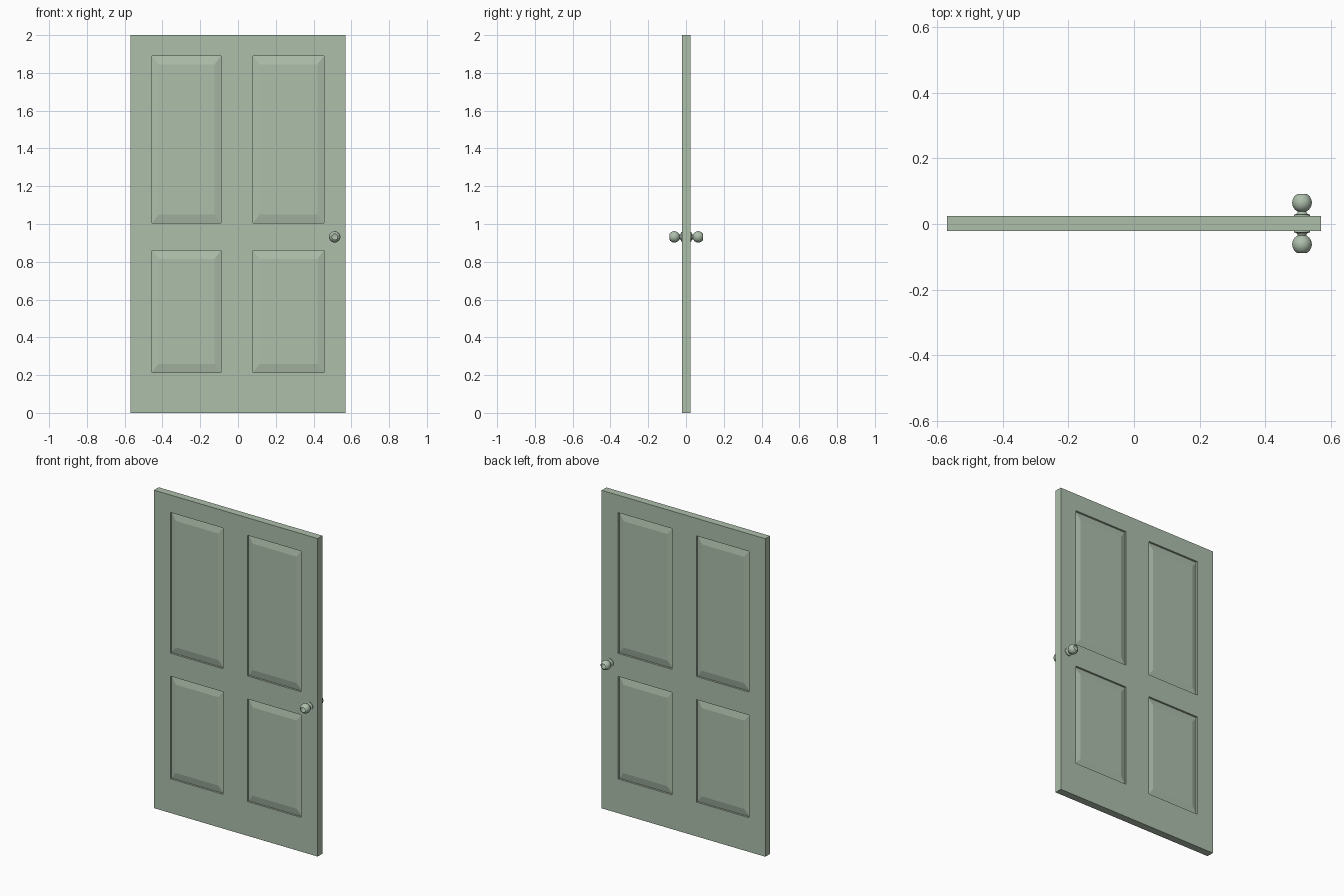
import bpy, bmesh, math

cube = bpy.data.objects.get("Cube")
if cube:
    bpy.data.objects.remove(cube)

paint = bpy.data.materials.new("sage_green")
paint.use_nodes = True
SAGE = (0.42, 0.52, 0.41, 1)
paint.diffuse_color = SAGE
paint.node_tree.nodes["Principled BSDF"].inputs["Base Color"].default_value = SAGE

MID_Y = 0.0015                                 # middle of the slab
HALF = 0.0235                                  # half its thickness
COLS = [-0.57, -0.455, -0.09, 0.08, 0.455, 0.57]
ROWS = [0, 0.215, 0.86, 1.005, 1.89, 2]
RECESS, FIELD = 0.012, 0.003                   # groove depth, raised field depth
SLOPE_X, SLOPE_Z = 0.035, 0.045


def finish(name, bm):
    mesh = bpy.data.meshes.new(name)
    bm.to_mesh(mesh)
    bm.free()
    mesh.materials.append(paint)
    obj = bpy.data.objects.new(name, mesh)
    bpy.context.collection.objects.link(obj)
    return obj


def ring(bm, x0, x1, z0, z1, y, dx=0, dz=0):
    corners = [(x0 + dx, z0 + dz), (x1 - dx, z0 + dz),
               (x1 - dx, z1 - dz), (x0 + dx, z1 - dz)]
    return [bm.verts.new((x, y, z)) for x, z in corners]


# Door slab: both faces as a grid of stiles and rails with raised panels
bm = bmesh.new()
for side in (-1, 1):
    for i in range(len(COLS) - 1):
        for j in range(len(ROWS) - 1):
            cell = (COLS[i], COLS[i + 1], ROWS[j], ROWS[j + 1])
            outer = ring(bm, *cell, MID_Y + side * HALF)
            if i % 2 and j % 2:
                groove = ring(bm, *cell, MID_Y + side * (HALF - RECESS))
                field = ring(bm, *cell, MID_Y + side * (HALF - FIELD), SLOPE_X, SLOPE_Z)
                for a, b in ((outer, groove), (groove, field)):
                    for k in range(4):
                        n = (k + 1) % 4
                        bm.faces.new((a[k], a[n], b[n], b[k]))
                bm.faces.new(field)
            else:
                bm.faces.new(outer)
bmesh.ops.remove_doubles(bm, verts=bm.verts, dist=0.0001)
# Outer edges of the slab
bmesh.ops.bridge_loops(bm, edges=[e for e in bm.edges if e.is_boundary])
bmesh.ops.recalc_face_normals(bm, faces=bm.faces)
finish("door_slab", bm)


# Knobs: rosette, flared neck and ball turned around the y axis
def knob(name, side, segments=32):
    profile = [(0, 0), (0.025, 0), (0.025, 0.004), (0.018, 0.005),
               (0.014, 0.009), (0.013, 0.013)]
    for k in range(13):
        angle = math.radians(150 - 150 * k / 12)
        profile.append((0.03 * math.sin(angle), 0.04 - 0.03 * math.cos(angle - math.pi) * -1))
    # order the ball from the neck outwards
    profile = profile[:6] + sorted(profile[6:], key=lambda p: p[1])
    bm = bmesh.new()
    points = [bm.verts.new((r, side * h, 0)) for r, h in profile]
    edges = [bm.edges.new(pair) for pair in zip(points, points[1:])]
    bmesh.ops.spin(bm, geom=points + edges, cent=(0, 0, 0), axis=(0, 1, 0),
                   angle=math.tau, steps=segments)
    bmesh.ops.remove_doubles(bm, verts=bm.verts, dist=0.0001)
    bmesh.ops.recalc_face_normals(bm, faces=bm.faces)
    obj = finish(name, bm)
    obj.location = (0.512, MID_Y + side * HALF, 0.932)
    bpy.ops.object.select_all(action='DESELECT')
    obj.select_set(True)
    bpy.context.view_layer.objects.active = obj
    bpy.ops.object.shade_smooth_by_angle(angle=math.radians(40))


knob("front_knob", -1)
knob("back_knob", 1)
